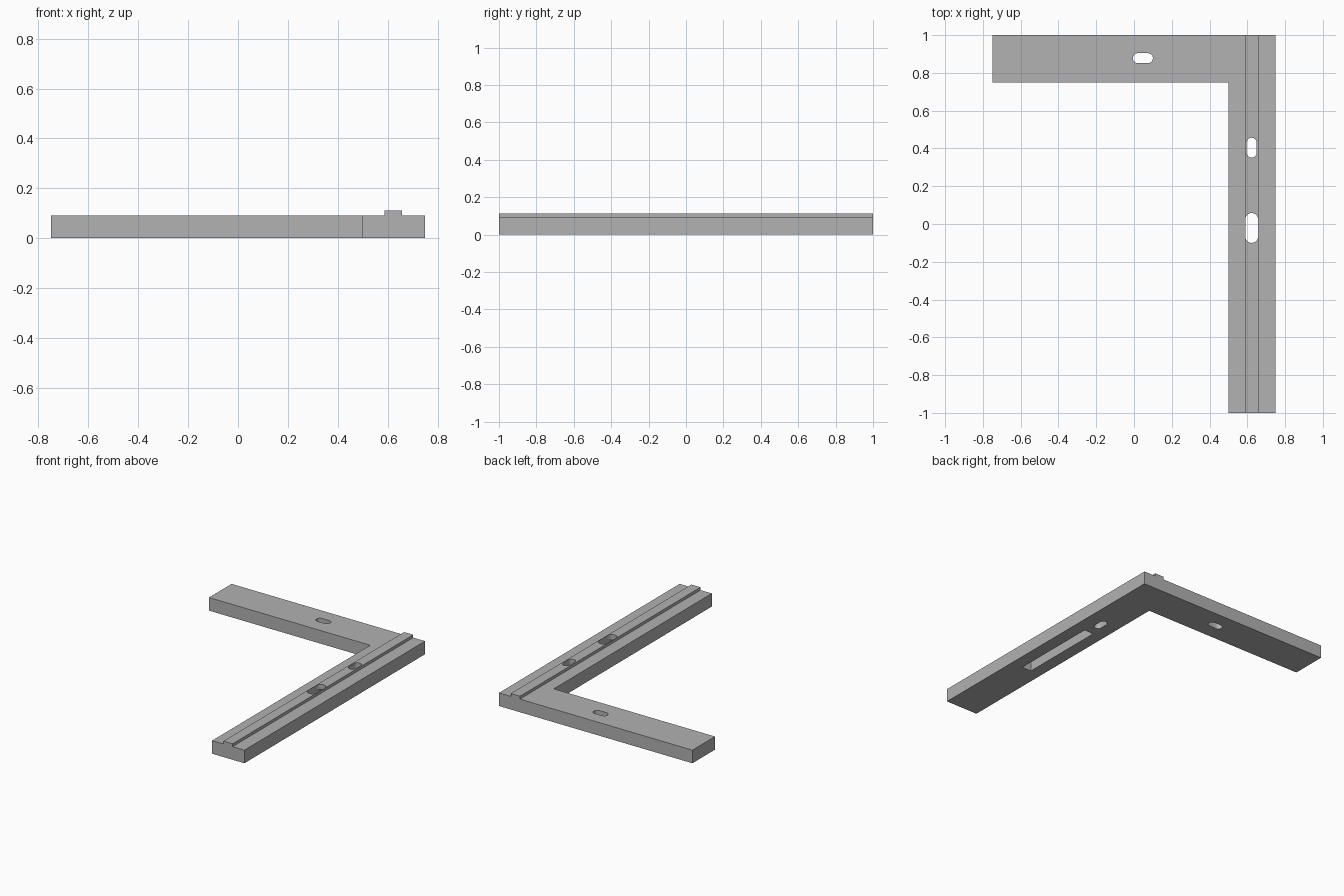
import bpy, bmesh, math

if "Cube" in bpy.data.objects:
    bpy.data.objects.remove(bpy.data.objects["Cube"])

METAL = bpy.data.materials.new("plain grey")
METAL.diffuse_color = (0.445, 0.445, 0.445, 1)
METAL.use_nodes = True
METAL.node_tree.nodes["Principled BSDF"].inputs["Base Color"].default_value = METAL.diffuse_color

BASE_H, RAIL_H = 0.092, 0.112
RAIL_X, RAIL_HALF = 0.623, 0.0355


def prism(name, outline, z0, z1):
    """Extrude a counter-clockwise xy outline from z0 to z1."""
    bm = bmesh.new()
    low = [bm.verts.new((x, y, z0)) for x, y in outline]
    high = [bm.verts.new((x, y, z1)) for x, y in outline]
    bm.faces.new(low[::-1])
    bm.faces.new(high)
    n = len(outline)
    for i in range(n):
        j = (i + 1) % n
        bm.faces.new((low[i], low[j], high[j], high[i]))
    mesh = bpy.data.meshes.new(name)
    bm.to_mesh(mesh)
    bm.free()
    mesh.materials.append(METAL)
    obj = bpy.data.objects.new(name, mesh)
    bpy.context.collection.objects.link(obj)
    return obj


def box(x0, x1, y0, y1):
    return [(x0, y0), (x1, y0), (x1, y1), (x0, y1)]


def slot(cx, cy, length, radius, along_y, steps=12):
    """Round-ended slot outline."""
    half = length / 2 - radius
    pts = []
    for side, start in ((1, -math.pi / 2), (-1, math.pi / 2)):
        for i in range(steps + 1):
            a = start + math.pi * i / steps
            u, v = side * half + radius * math.cos(a), radius * math.sin(a)
            pts.append((cx - v, cy + u) if along_y else (cx + u, cy + v))
    return pts


def combine(target, tool, operation):
    mod = target.modifiers.new(tool.name, 'BOOLEAN')
    mod.operation = operation
    mod.solver = 'EXACT'
    mod.object = tool
    bpy.context.view_layer.objects.active = target
    bpy.ops.object.modifier_apply(modifier=mod.name)
    bpy.data.objects.remove(tool)


# L-shaped body
bracket = prism("angle_bracket", [(0.5, -1), (0.75, -1), (0.75, 1), (-0.75, 1),
                                  (-0.75, 0.75), (0.5, 0.75)], 0, BASE_H)

# Raised guide rail along the long arm
rail = prism("guide_rail", box(RAIL_X - RAIL_HALF, RAIL_X + RAIL_HALF, -1, 1),
             0.05, RAIL_H)
combine(bracket, rail, 'UNION')

# Rectangular pocket in the underside
pocket = prism("pocket", box(RAIL_X - 0.036, RAIL_X + 0.036, -0.345, 0.285),
               -0.1, 0.075)
combine(bracket, pocket, 'DIFFERENCE')

# Through slots: short arm, small rail slot, large rail slot
for cx, cy, length, radius, along_y in (
        (0.047, 0.878, 0.106, 0.0265, False),
        (RAIL_X, 0.404, 0.106, 0.0265, True),
        (RAIL_X, -0.021, 0.158, 0.034, True)):
    cutter = prism("slot_cutter", slot(cx, cy, length, radius, along_y), -0.1, 0.3)
    combine(bracket, cutter, 'DIFFERENCE')

# Smooth slot ends, crisp edges elsewhere
bracket.select_set(True)
bpy.context.view_layer.objects.active = bracket
bpy.ops.object.shade_smooth_by_angle(angle=math.radians(30))
